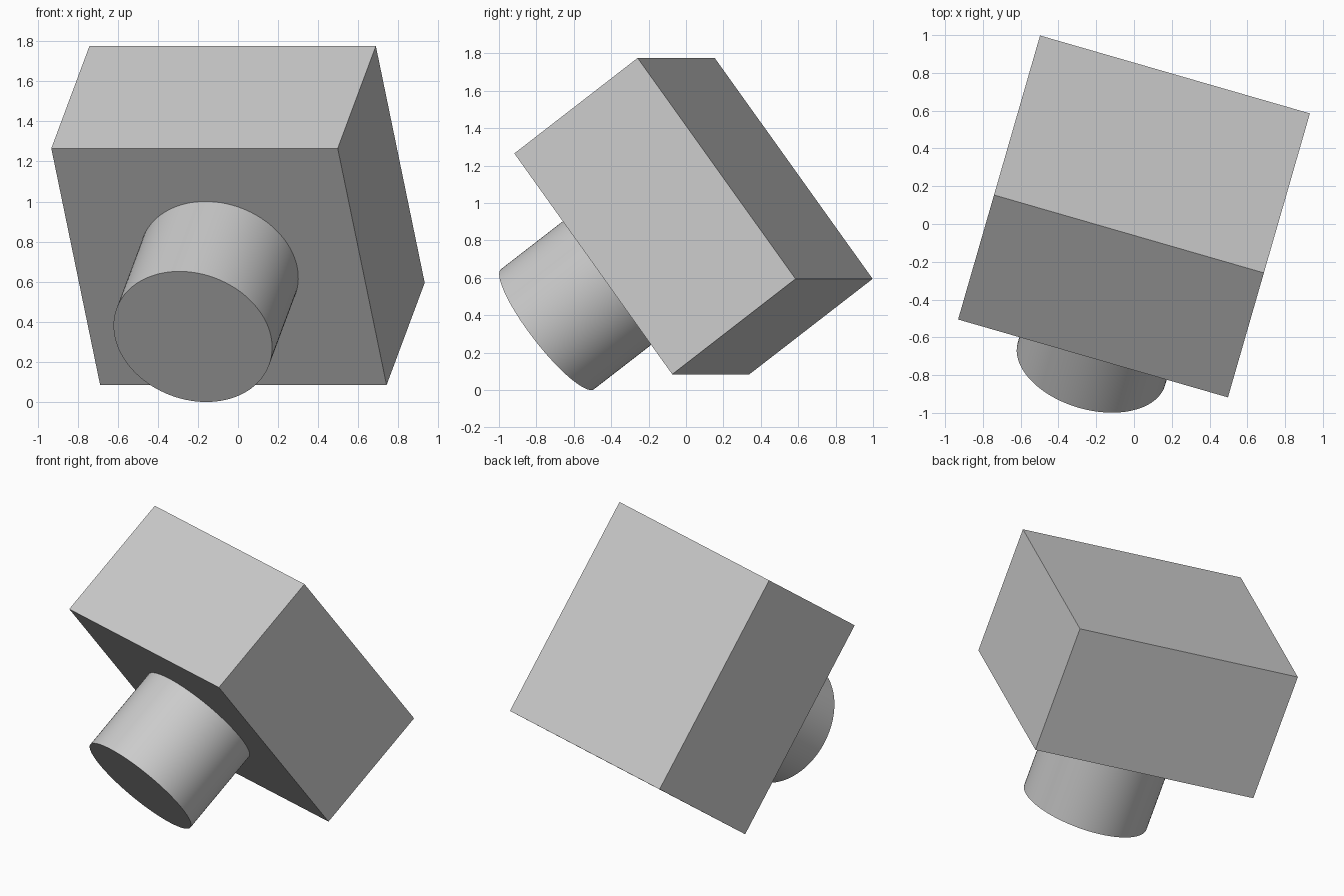
import bpy
from math import radians
from mathutils import Euler, Matrix, Vector

cube = bpy.data.objects.get("Cube")
if cube:
    bpy.data.objects.remove(cube, do_unlink=True)

# Single plain grey
GREY = (0.6, 0.6, 0.6, 1)
grey = bpy.data.materials.new("plain grey")
grey.use_nodes = True
grey.diffuse_color = GREY
grey.node_tree.nodes["Principled BSDF"].inputs["Base Color"].default_value = GREY

# Tilted frame shared by both parts: local -y is the direction of the stub
frame = (Matrix.Translation((0, 0.04, 0.93))
         @ Euler((radians(36.65), 0, radians(-16.1))).to_matrix().to_4x4())

WIDTH, DEPTH, HEIGHT = 1.487, 0.855, 1.472
RADIUS, STUB_END = 0.406, 1.012


def finish(name, matrix):
    obj = bpy.context.object
    obj.name = name
    obj.data.materials.append(grey)
    obj.matrix_world = matrix
    return obj


# Square block
bpy.ops.mesh.primitive_cube_add(size=1)
block = finish("block", frame @ Matrix.Diagonal((WIDTH, DEPTH, HEIGHT, 1)))

# Round stub centred on the front of the block
length = STUB_END - DEPTH / 2
bpy.ops.mesh.primitive_cylinder_add(vertices=96, radius=RADIUS, depth=length)
offset = Matrix.Translation(Vector((0, -(DEPTH / 2 + length / 2), 0)))
stub = finish("round_stub", frame @ offset @ Matrix.Rotation(radians(90), 4, "X"))
bpy.ops.object.shade_smooth_by_angle(angle=radians(30))
